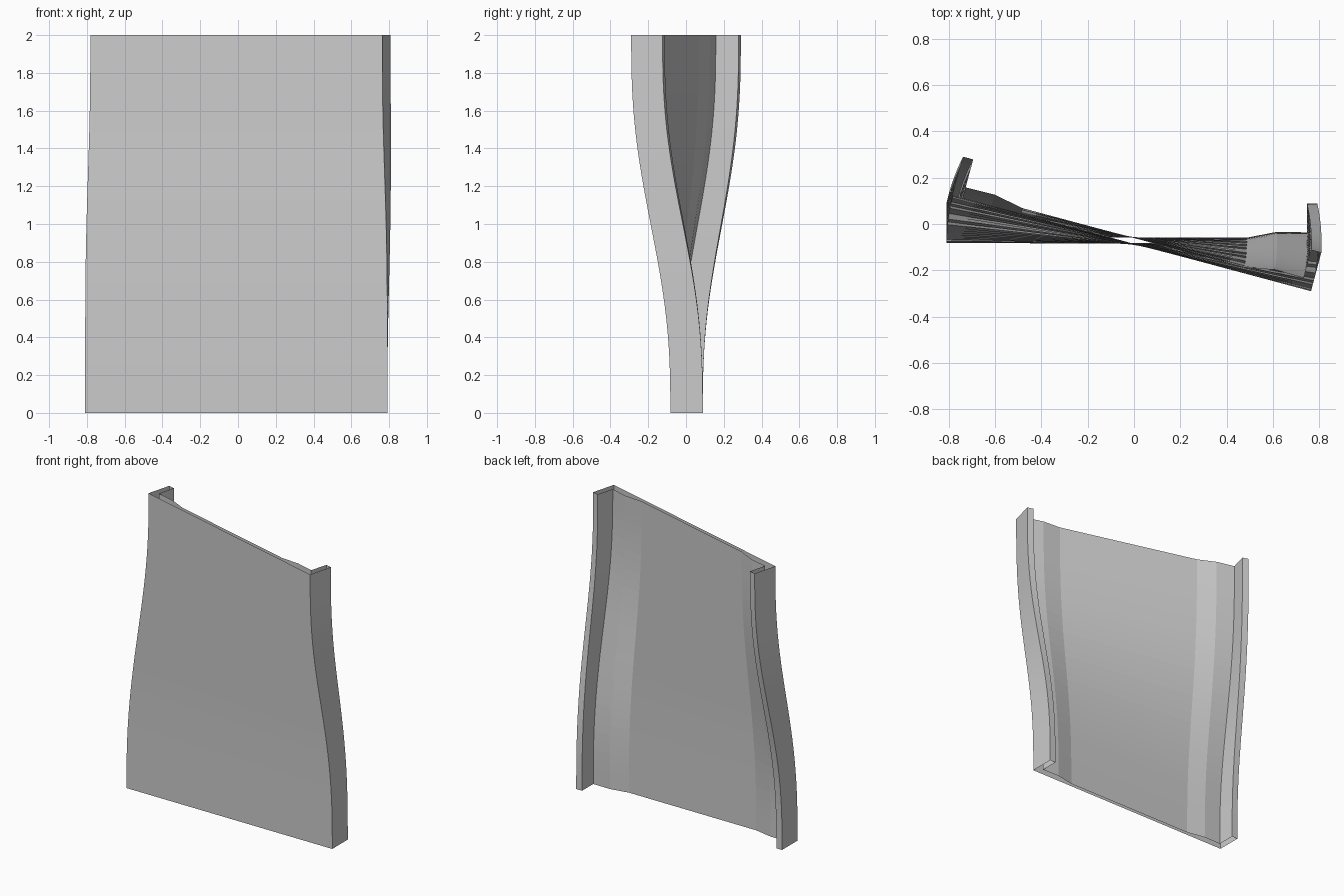
import bpy, bmesh
from math import sin, cos, radians

if "Cube" in bpy.data.objects:
    bpy.data.objects.remove(bpy.data.objects["Cube"])

HEIGHT, STEPS, TWIST = 2.0, 32, radians(-15)
PX, PY = -0.009, -0.083          # twist axis on the front face

# Channel cross-section: right half, from front corner to back of the web
half = [(0.80, 0.0), (0.80, 0.172), (0.755, 0.172), (0.755, 0.047),
        (0.625, 0.049), (0.495, 0.024)]
profile = half + [(-x, y) for x, y in reversed(half)]


def ease(s):
    return s ** 3 * (10 - 15 * s + 6 * s * s)


# Twisted panel: open-ended hollow shell lofted up z
bm = bmesh.new()
rings = []
for i in range(STEPS + 1):
    s = i / STEPS
    a = TWIST * ease(s)
    rings.append([bm.verts.new((PX + x * cos(a) - y * sin(a),
                                PY + x * sin(a) + y * cos(a), s * HEIGHT))
                  for x, y in profile])
n = len(profile)
for lo, hi in zip(rings, rings[1:]):
    for j in range(n):
        k = (j + 1) % n
        bm.faces.new((lo[j], lo[k], hi[k], hi[j]))
mesh = bpy.data.meshes.new("twisted_panel")
bm.to_mesh(mesh)
bm.free()
obj = bpy.data.objects.new("twisted_panel", mesh)
bpy.context.collection.objects.link(obj)
